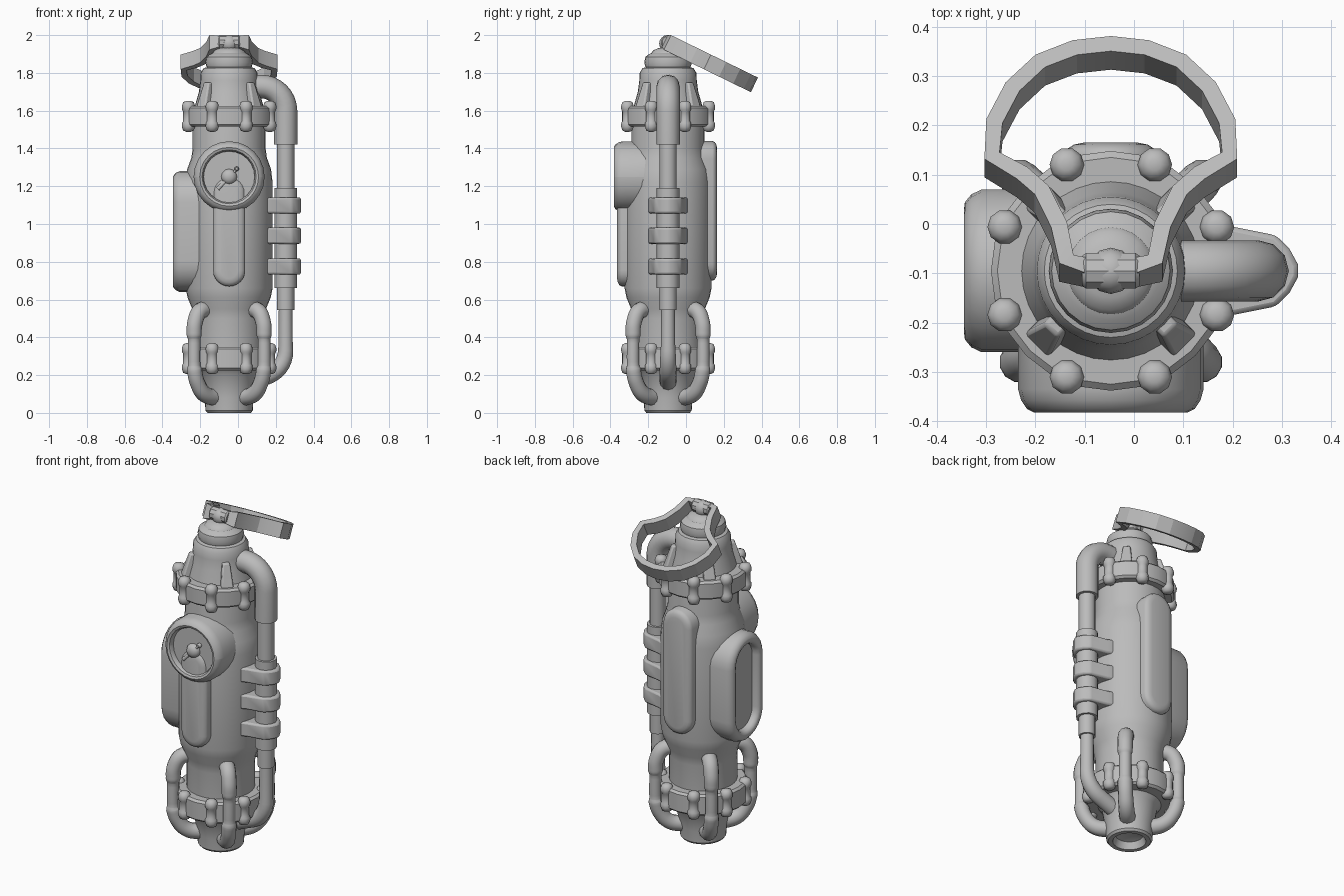
import bpy, math
from math import sin, cos, pi, radians
from mathutils import Vector, Matrix

if "Cube" in bpy.data.objects:
    bpy.data.objects.remove(bpy.data.objects["Cube"])

CX, CY = -0.047, -0.095          # vertical axis of the canister
AXIS = Matrix.Translation((CX, CY, 0))
grey = bpy.data.materials.new("plain grey")
grey.diffuse_color = (0.5, 0.5, 0.5, 1)
grey.use_nodes = True
grey.node_tree.nodes["Principled BSDF"].inputs["Base Color"].default_value = grey.diffuse_color


def finish(ob, angle=35):
    ob.data.materials.clear()
    ob.data.materials.append(grey)
    bpy.ops.object.select_all(action='DESELECT')
    ob.select_set(True)
    bpy.context.view_layer.objects.active = ob
    bpy.ops.object.shade_smooth_by_angle(angle=radians(angle))
    return ob


def loft(name, rings, mat=AXIS, angle=35, closed=False, bevel=0):
    """Skin a series of equal-length rings, capped unless closed on itself."""
    n, m = len(rings[0]), len(rings)
    verts = [mat @ Vector(p) for r in rings for p in r]
    faces = []
    for i in range(m if closed else m - 1):
        a, b = i * n, ((i + 1) % m) * n
        faces += [(a + k, a + (k + 1) % n, b + (k + 1) % n, b + k) for k in range(n)]
    if not closed:
        faces += [tuple(reversed(range(n))), tuple(range((m - 1) * n, m * n))]
    me = bpy.data.meshes.new(name)
    me.from_pydata(verts, [], faces)
    ob = bpy.data.objects.new(name, me)
    bpy.context.collection.objects.link(ob)
    # consistent outward normals
    import bmesh
    bm = bmesh.new()
    bm.from_mesh(me)
    bmesh.ops.recalc_face_normals(bm, faces=bm.faces)
    bm.to_mesh(me)
    bm.free()
    if bevel:
        mod = ob.modifiers.new("edge", 'BEVEL')
        mod.width, mod.segments = bevel, 2
    return finish(ob, angle)


def lathe(name, profile, segs=32, mat=AXIS, angle=35):
    return loft(name, [[(r * cos(2 * pi * k / segs), r * sin(2 * pi * k / segs), z)
                        for k in range(segs)] for r, z in profile], mat, angle)


def plate(name, facing, w, z0, z1, layers, n=12):
    """Round-ended plate on the body; layers are (inset, distance from axis)."""
    mat = AXIS @ Matrix.Rotation(radians(facing), 4, 'Z')
    rings = []
    for inset, d in layers:
        r, ring = w - inset, []
        for zc, start in ((z1 - w, 0), (z0 + w, pi)):
            for k in range(n + 1):
                a = start + pi * k / n
                ring.append((d, r * cos(a), zc + r * sin(a) + (1e-5 if start == 0 else 0)))
        rings.append(ring)
    return loft(name, rings, mat, 40)


def tube(name, pts, kind='POLY', mat=Matrix()):
    """Round pipe through points (x, y, z, radius)."""
    cu = bpy.data.curves.new(name, 'CURVE')
    cu.dimensions = '3D'
    cu.bevel_depth, cu.bevel_resolution = 1.0, 4
    cu.use_fill_caps = True
    cu.resolution_u = 6
    sp = cu.splines.new(kind)
    bezier = kind == 'BEZIER'
    dst = sp.bezier_points if bezier else sp.points
    dst.add(len(pts) - 1)
    for p, (x, y, z, r) in zip(dst, pts):
        co = mat @ Vector((x, y, z))
        p.co = co if bezier else (*co, 1)
        p.radius = r
        if bezier:
            p.handle_left_type = p.handle_right_type = 'AUTO'
    ob = bpy.data.objects.new(name, cu)
    bpy.context.collection.objects.link(ob)
    bpy.ops.object.select_all(action='DESELECT')
    ob.select_set(True)
    bpy.context.view_layer.objects.active = ob
    bpy.ops.object.convert(target='MESH')
    return finish(bpy.context.view_layer.objects.active, 45)


# Main canister with a hollow nozzle at the bottom
lathe("canister_body", [
    (0.04, 0.05), (0.075, 0.04), (0.09, 0.0), (0.115, 0.0), (0.125, 0.012), (0.13, 0.08),
    (0.15, 0.2), (0.185, 0.24), (0.185, 0.5), (0.195, 0.55), (0.22, 0.61), (0.23, 0.66),
    (0.23, 1.22), (0.222, 1.29), (0.2, 1.35), (0.193, 1.4), (0.193, 1.55), (0.18, 1.63),
    (0.16, 1.7), (0.152, 1.76), (0.15, 1.8), (0.135, 1.825), (0.1, 1.835)])

# Cap and top knob
lathe("cap", [(0.1, 1.82), (0.12, 1.832), (0.126, 1.855), (0.12, 1.885), (0.1, 1.9),
              (0.088, 1.905), (0.08, 1.918), (0.055, 1.93), (0.03, 1.935), (0.028, 1.96)], 24)
lathe("knob", [(0.004 + 0.043 * sin(pi * i / 8), 1.955 - 0.045 * cos(pi * i / 8))
               for i in range(9)], 12)
hub_mat = Matrix.Translation((CX, CY, 1.962)) @ Matrix.Rotation(pi / 2, 4, 'Y')
lathe("knob_hub", [(0.032, -0.058), (0.038, -0.05), (0.038, 0.05), (0.032, 0.058)], 10, hub_mat)

# Bolted flanges
for label, z0, z1 in (("lower", 0.225, 0.35), ("upper", 1.515, 1.625)):
    lathe(label + "_flange", [(0.16, z0), (0.23, z0), (0.243, z0 + 0.012),
                              (0.243, z1 - 0.012), (0.23, z1), (0.16, z1)], 24)
    mid = (z0 + z1) / 2
    for i in range(8):
        a = radians(22.5 + 45 * i)
        m = AXIS @ Matrix.Translation((0.233 * cos(a), 0.233 * sin(a), mid))
        lathe(label + "_flange_bolt", [
            (0.012, -0.082), (0.028, -0.075), (0.035, -0.055), (0.034, -0.035), (0.028, -0.025),
            (0.028, 0.025), (0.034, 0.035), (0.035, 0.055), (0.028, 0.075), (0.012, 0.082)],
            10, m, 50)

# Diagonal gussets and lower hoses
for i in range(4):
    m = AXIS @ Matrix.Rotation(radians(45 + 90 * i), 4, 'Z')
    loft("gusset", [[(0.1, -w, z), (r, -w, z), (r, w, z), (0.1, w, z)]
                    for r, w, z in ((0.222, 0.034, 1.6), (0.208, 0.032, 1.64), (0.172, 0.02, 1.75))],
         m, bevel=0.008)
    tube("lower_hose", [(0.15, 0, 0.545, 0.043), (0.215, 0, 0.54, 0.043), (0.255, 0, 0.48, 0.042),
                        (0.262, 0, 0.41, 0.041), (0.262, 0, 0.39, 0.034), (0.262, 0, 0.25, 0.034),
                        (0.26, 0, 0.23, 0.041), (0.235, 0, 0.155, 0.041), (0.185, 0, 0.1, 0.043),
                        (0.1, 0, 0.08, 0.045)], 'BEZIER', m)

# Front and back ribs
rib = [(0, 0.1), (0, 0.245), (0.006, 0.257), (0.02, 0.266), (0.04, 0.27)]
plate("front_rib", -90, 0.085, 0.67, 1.25, rib)
plate("back_rib", 90, 0.095, 0.7, 1.44, [(i, d - 0.01) for i, d in rib])

# Side window housing with a recessed pane
plate("side_window", 180, 0.165, 0.64, 1.28, [
    (0, 0.08), (0, 0.262), (0.01, 0.283), (0.026, 0.296), (0.042, 0.298),
    (0.056, 0.292), (0.064, 0.278), (0.066, 0.255)])

# Round gauge with recessed dial, hub and needle
plate("gauge", -90, 0.188, 1.062, 1.438, [
    (0, 0.1), (0, 0.24), (0.006, 0.262), (0.018, 0.28), (0.032, 0.287),
    (0.045, 0.282), (0.052, 0.268), (0.053, 0.255)])
dial = Matrix.Translation((CX, CY - 0.255, 1.25)) @ Matrix.Rotation(pi / 2, 4, 'X')
lathe("gauge_hub", [(0.042, -0.01), (0.042, 0.006), (0.034, 0.022), (0.018, 0.03), (0.005, 0.032)],
      12, dial, 50)
tube("gauge_needle", [(-0.06, -0.065, 0.01, 0.011), (0.035, 0.035, 0.01, 0.006)], mat=dial)
lathe("needle_tip", [(0.013, -0.005), (0.013, 0.012), (0.007, 0.02)], 8,
      dial @ Matrix.Translation((0.04, 0.042, 0)), 50)

# Side pipe: upper elbow, thin pipe, sleeve, lower elbow
PX = 0.252
R = 0.13
elbow = [(PX - R + R * sin(pi / 2 * k / 8), CY, 1.728 - R + R * cos(pi / 2 * k / 8), 0.062)
         for k in range(9)]
tube("pipe_elbow", [(0.02, CY, 1.728, 0.062)] + elbow + [(PX, CY, 1.42, 0.062)])
tube("thin_pipe", [(PX, CY, 1.45, 0.046), (PX, CY, 0.545, 0.046)])
tube("pipe_sleeve", [(PX, CY, 1.19, 0.06), (PX, CY, 0.66, 0.06)])
R = 0.14
bend = [(PX - R + R * cos(a), CY, 0.33 - R * sin(a), 0.04 + 0.006 * sin(a))
        for a in (radians(68) * k / 7 for k in range(8))]
tube("pipe_return", [(PX, CY, 0.57, 0.036), (PX, CY, 0.36, 0.038)] + bend + [(0.05, CY, 0.155, 0.046)])

# Pipe clamps reaching back to the body
half = [(0.1, 0.105), (0.2, 0.105), (0.235, 0.092), (0.335, 0.072), (0.362, 0.045), (0.38, 0.012)]
outline = half + [(x, -y) for x, y in reversed(half)]
for z in (0.775, 0.938, 1.098):
    loft("pipe_clamp", [[(x, y, z + s) for x, y in outline] for s in (-0.043, 0.043)], bevel=0.01)

# Tilted ribbon pull handle
arm = [(0.05, -0.098), (0.09, -0.09), (0.105, -0.02), (0.14, 0.05), (0.18, 0.085), (0.241, 0.12),
       (0.236, 0.19), (0.199, 0.26), (0.143, 0.312), (0.073, 0.339), (0, 0.347)]
path = arm + [(-x, y) for x, y in reversed(arm[:-1])]
tilt = radians(26)
up, across = Vector((0, sin(tilt), cos(tilt))), Vector((0, cos(tilt), -sin(tilt)))
pts = [Vector((CX + x, -0.1, 1.962)) + across * ((y + 0.1) / cos(tilt)) for x, y in path]
rings = []
for i, p in enumerate(pts):
    t = (pts[min(i + 1, len(pts) - 1)] - pts[max(i - 1, 0)]).normalized()
    side = t.cross(up).normalized() * 0.017
    h = up * (0.034 if i in (0, len(pts) - 1) else 0.043)
    rings.append([p + side + h, p - side + h, p - side - h, p + side - h])
loft("pull_handle", rings, Matrix(), 15)
